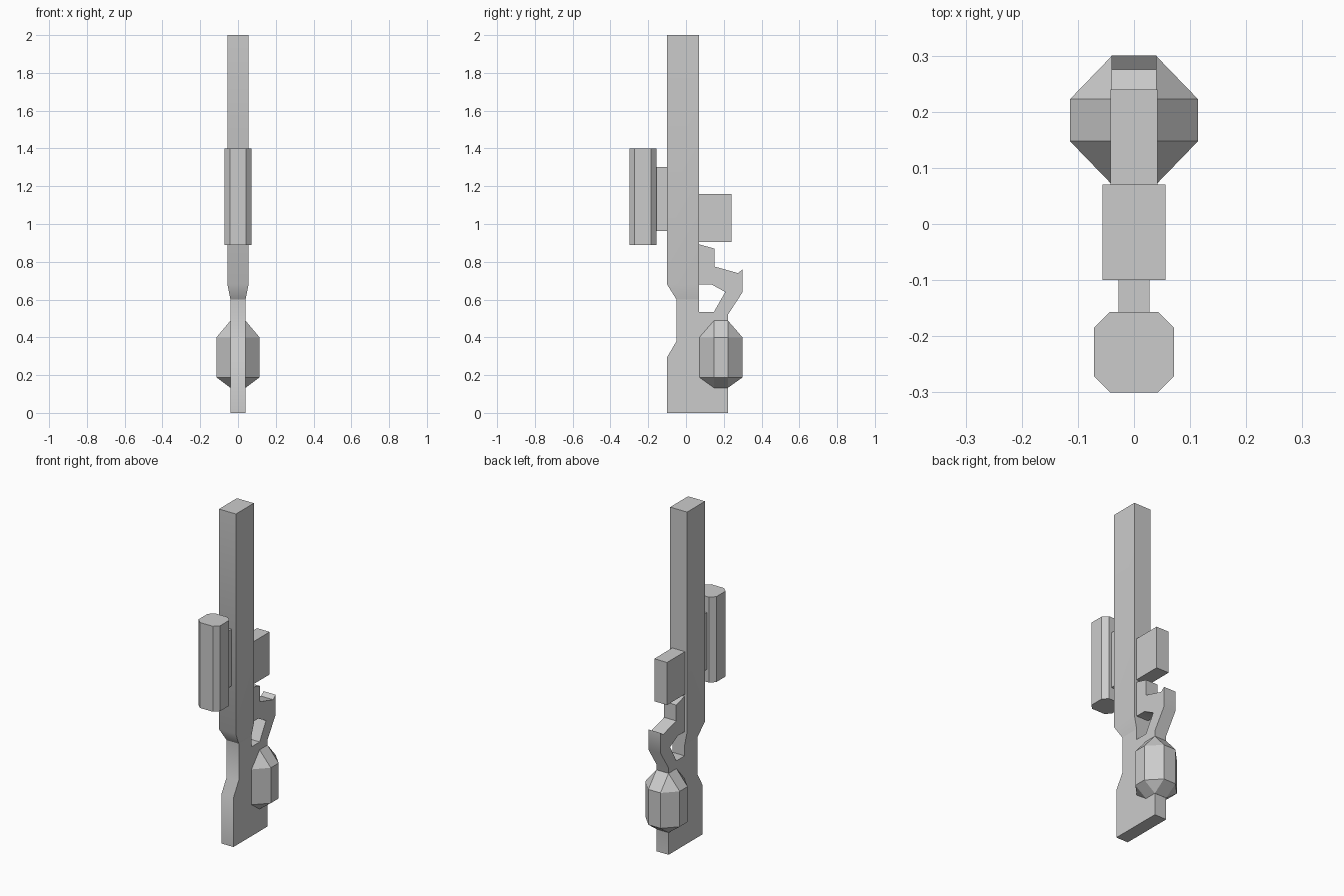
import bpy, math

if "Cube" in bpy.data.objects:
    bpy.data.objects.remove(bpy.data.objects["Cube"])


def make_object(name, verts, faces):
    mesh = bpy.data.meshes.new(name)
    mesh.from_pydata(verts, [], faces)
    mesh.update()
    obj = bpy.data.objects.new(name, mesh)
    bpy.context.collection.objects.link(obj)
    return obj


def loft(name, rings):
    """Skin a stack of equal-length counter-clockwise rings, capped at both ends."""
    n = len(rings[0])
    verts = [v for ring in rings for v in ring]
    faces = [tuple(reversed(range(n)))]
    for r in range(len(rings) - 1):
        for i in range(n):
            a, b = r * n + i, r * n + (i + 1) % n
            faces.append((a, b, b + n, a + n))
    faces.append(tuple(range(len(verts) - n, len(verts))))
    return make_object(name, verts, faces)


def rect(z, hx, y0, y1):
    return [(-hx, y0, z), (hx, y0, z), (hx, y1, z), (-hx, y1, z)]


def octagon(z, yc, h, ix, iy):
    """Chamfered square of half size h with flats of half length ix and iy."""
    pts = [(ix, -h), (h, -iy), (h, iy), (ix, h), (-ix, h), (-h, iy), (-h, -iy), (-ix, -h)]
    return [(x, yc + y, z) for x, y in pts]


def box(name, hx, y0, y1, z0, z1):
    return loft(name, [rect(z0, hx, y0, y1), rect(z1, hx, y0, y1)])


def smooth(obj):
    bpy.ops.object.select_all(action='DESELECT')
    obj.select_set(True)
    bpy.context.view_layer.objects.active = obj
    bpy.ops.object.shade_smooth_by_angle(angle=math.radians(35))


HW = 0.04     # half thickness of stock

# Long body and barrel, tapering into the stock
body = loft("body", [rect(0.60, HW, -0.05, 0.07),
                     rect(0.68, 0.056, -0.10, 0.07),
                     rect(2.00, 0.056, -0.10, 0.07)])
smooth(body)

# Stock with the open lever loop, a flat side profile (y, z)
profile = [(-0.10, 0), (0.222, 0), (0.222, 0.52), (0.30, 0.64), (0.30, 0.76),
           (0.275, 0.74), (0.15, 0.775), (0.15, 0.87), (0.07, 0.892),
           (0.07, 0.68), (0.135, 0.68), (0.208, 0.64), (0.148, 0.535),
           (0.07, 0.535), (0.07, 0.60), (-0.05, 0.60), (-0.05, 0.38), (-0.10, 0.295)]
stock = loft("stock", [[(x, y, z) for y, z in profile] for x in (-HW, HW)])
smooth(stock)

# Faceted drum around the rear of the stock
yc, inner, h = 0.185, 0.0375, 0.114


def drum_end(z):
    # octagon whose chamfers collapse to the corners of a small rectangle
    pts = [(1, -1), (1, -1), (1, 1), (1, 1), (-1, 1), (-1, 1), (-1, -1), (-1, -1)]
    return [(x * HW, yc + y * inner, z) for x, y in pts]


drum = loft("drum", [drum_end(0.133),
                     octagon(0.188, yc, h, HW, inner),
                     octagon(0.40, yc, h, HW, inner),
                     drum_end(0.488)])

# Merge the doubled corner points of the drum ends
import bmesh
bm = bmesh.new()
bm.from_mesh(drum.data)
bmesh.ops.remove_doubles(bm, verts=bm.verts, dist=0.0001)
bm.to_mesh(drum.data)
bm.free()

# Ammunition box behind the body
box("magazine", 0.042, 0.07, 0.24, 0.905, 1.16)

# Sight tube and its mount
box("sight_mount", 0.028, -0.165, -0.10, 0.963, 1.303)
loft("sight_tube", [octagon(z, -0.2285, 0.0715, 0.043, 0.043) for z in (0.888, 1.40)])
